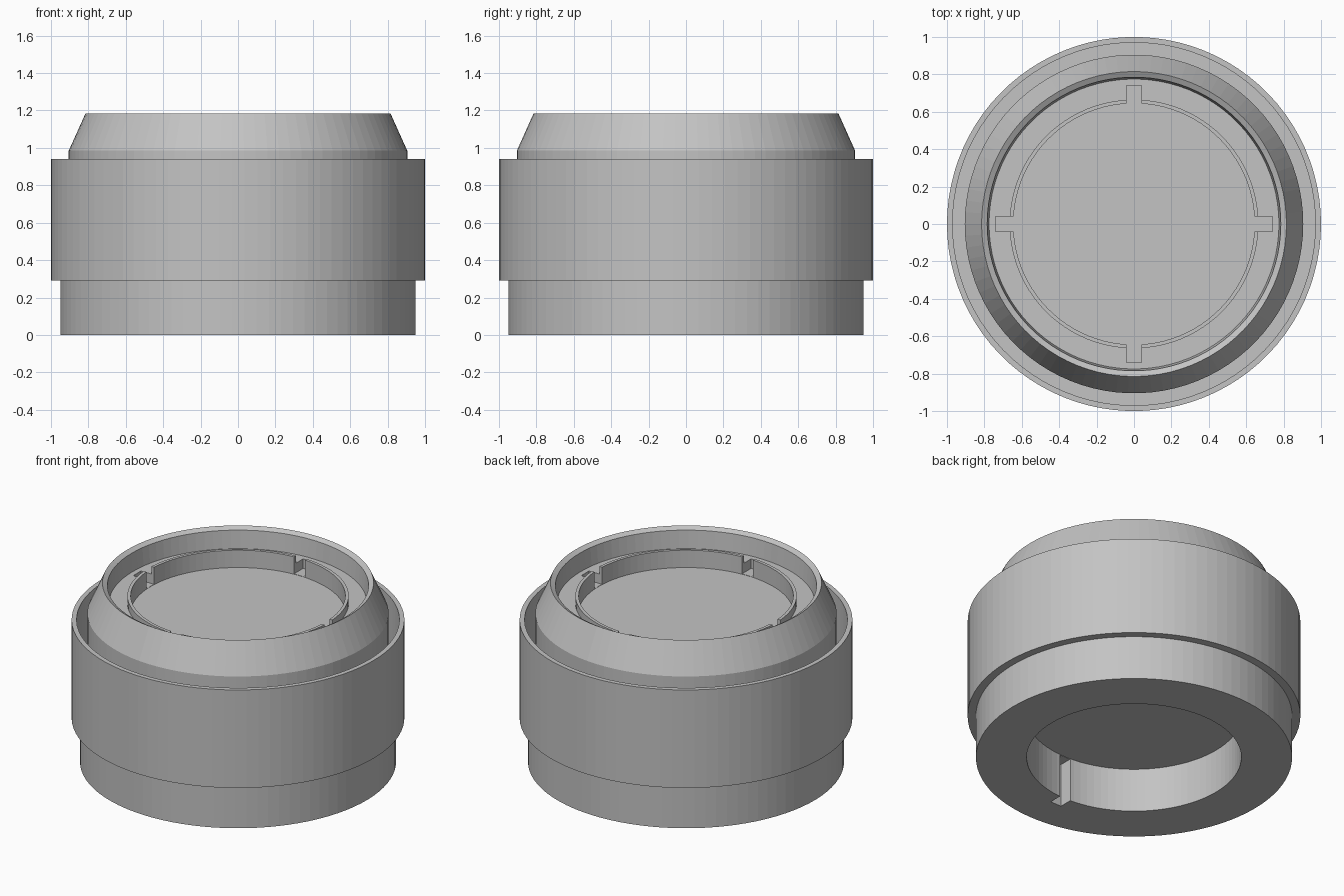
import bpy, bmesh, math
from mathutils import Matrix, Vector

cube = bpy.data.objects.get("Cube")
if cube:
    bpy.data.objects.remove(cube, do_unlink=True)

SEGMENTS = 90

grey = bpy.data.materials.new("plain_grey")
grey.use_nodes = True
colour = (0.55, 0.55, 0.55, 1)
grey.diffuse_color = colour
grey.node_tree.nodes["Principled BSDF"].inputs["Base Color"].default_value = colour


def finish(name, bm):
    bmesh.ops.recalc_face_normals(bm, faces=bm.faces)
    mesh = bpy.data.meshes.new(name)
    bm.to_mesh(mesh)
    bm.free()
    mesh.materials.append(grey)
    obj = bpy.data.objects.new(name, mesh)
    bpy.context.collection.objects.link(obj)
    return obj


def lathe(name, profile, closed):
    """Turn a radius/height profile around the z axis."""
    bm = bmesh.new()
    verts = [bm.verts.new((r, 0, z)) for r, z in profile]
    edges = [bm.edges.new(pair) for pair in zip(verts, verts[1:])]
    if closed:
        edges.append(bm.edges.new((verts[-1], verts[0])))
    bmesh.ops.spin(bm, geom=verts + edges, cent=(0, 0, 0), axis=(0, 0, 1),
                   angle=math.tau, steps=SEGMENTS)
    bmesh.ops.remove_doubles(bm, verts=bm.verts, dist=0.0005)
    return finish(name, bm)


def add_slot(bm, angle, r_in, r_out, z_low, z_high, width=0.08):
    """Radial box used to cut a key slot."""
    place = (Matrix.Rotation(angle, 4, "Z")
             @ Matrix.Translation(((r_in + r_out) / 2, 0, (z_low + z_high) / 2))
             @ Matrix.Diagonal(Vector((r_out - r_in, width, z_high - z_low, 1))))
    bmesh.ops.create_cube(bm, size=1, matrix=place)


# Base, collar, recessed top with thin ring, and bore underneath
body = lathe("base_and_collar", [
    (0, 0.29), (0.645, 0.29), (0.645, 0), (0.95, 0), (0.95, 0.35),
    (0.905, 0.35), (0.905, 0.985), (0.815, 1.185), (0.785, 1.168),
    (0.775, 1.05), (0.665, 1.05), (0.665, 1.10), (0.645, 1.10),
    (0.645, 0.985), (0, 0.985)], closed=False)

# Thin outer sleeve, leaving an open channel around the collar
lathe("outer_sleeve", [
    (0.95, 0.29), (1, 0.29), (1, 0.94), (0.97, 0.94),
    (0.97, 0.35), (0.95, 0.35)], closed=True)

# Four key slots in the top ring and one at the front of the bore
bm = bmesh.new()
for i in range(4):
    add_slot(bm, i * math.pi / 2, 0.62, 0.74, 0.987, 1.15)
add_slot(bm, -math.pi / 2, 0.6, 0.73, -0.1, 0.288)
cutter = finish("slot_cutter", bm)
cutter.hide_render = True

cut = body.modifiers.new("slots", "BOOLEAN")
cut.operation = "DIFFERENCE"
cut.solver = "EXACT"
cut.object = cutter
bpy.context.view_layer.objects.active = body
bpy.ops.object.modifier_apply(modifier=cut.name)
bpy.data.objects.remove(cutter, do_unlink=True)
